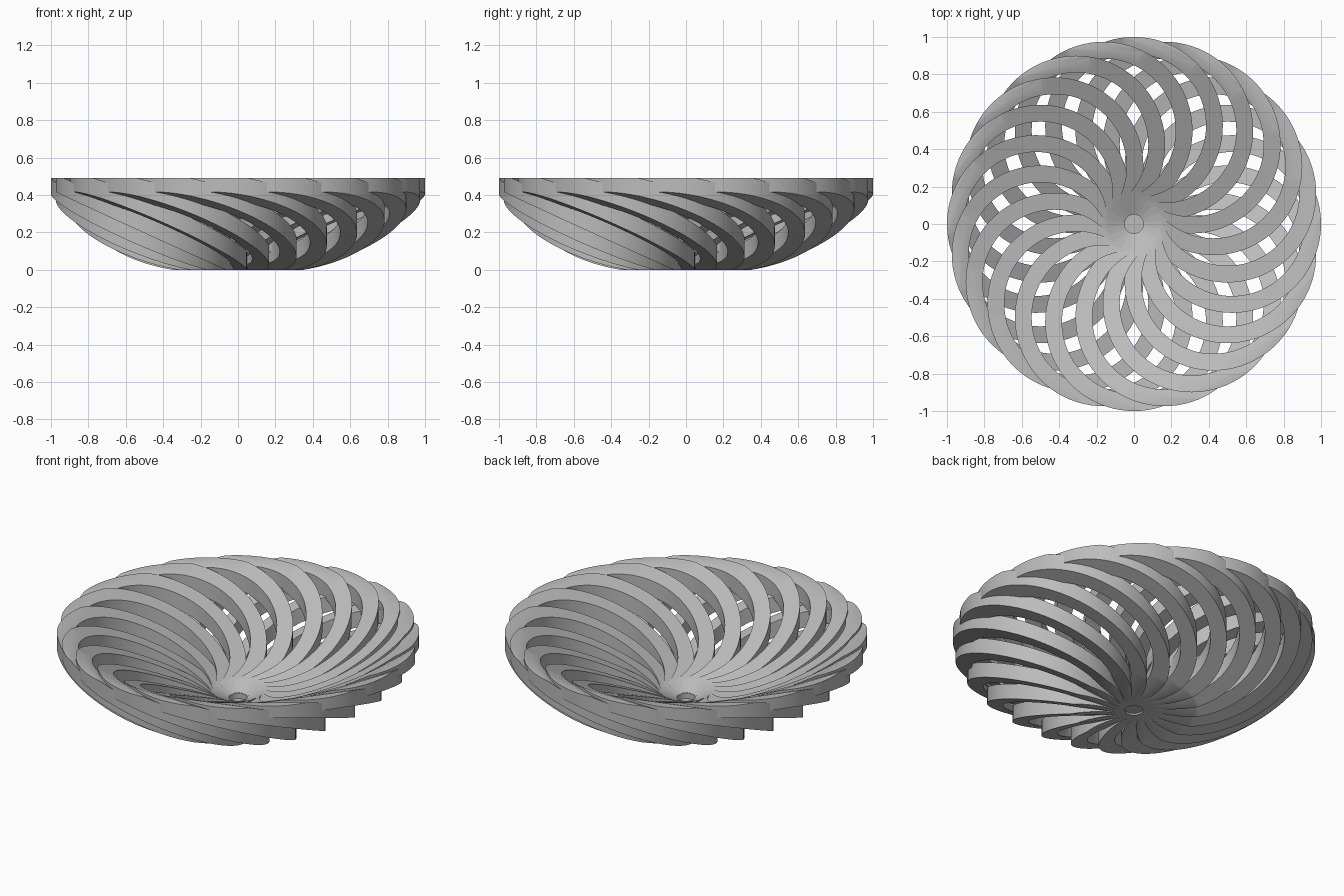
import bpy, bmesh, math

cube = bpy.data.objects.get("Cube")
if cube:
    bpy.data.objects.remove(cube, do_unlink=True)

RINGS = 20          # overlapping hoops that weave the bowl
SEGMENTS = 80
HUB = 0.05          # radius left open at the centre
WIDTH = 0.09
HEIGHT = 0.095
RISE = 0.43         # slope from centre to rim
TWIST = 0.15        # sideways lean, lifts one half inside the other
DROP = -0.025
TOP = 0.49

grey = bpy.data.materials.new("plain_grey")
grey.use_nodes = True
grey.diffuse_color = (0.5, 0.5, 0.5, 1)
grey.node_tree.nodes["Principled BSDF"].inputs["Base Color"].default_value = (0.5, 0.5, 0.5, 1)


def trim(bm, z, up):
    """Slice the hoop flat at a height and cap the cut."""
    geom = bm.verts[:] + bm.edges[:] + bm.faces[:]
    bmesh.ops.bisect_plane(bm, geom=geom, plane_co=(0, 0, z),
                           plane_no=(0, 0, up), clear_outer=True)
    border = [e for e in bm.edges if e.is_boundary]
    if border:
        bmesh.ops.holes_fill(bm, edges=border, sides=0)


def hoop_mesh():
    """Square-section hoop running from the hub to the rim, leaning sideways."""
    outer = (1 - HUB) / 2
    centre = (1 + HUB) / 2
    corners = [(outer, 0), (outer, HEIGHT), (outer - WIDTH, HEIGHT), (outer - WIDTH, 0)]
    bm = bmesh.new()
    loops = []
    for i in range(SEGMENTS):
        a = math.tau * i / SEGMENTS
        loop = []
        for r, h in corners:
            x, y = centre + r * math.cos(a), r * math.sin(a)
            loop.append(bm.verts.new((x, y, RISE * x - TWIST * y + DROP + h)))
        loops.append(loop)
    for i, loop in enumerate(loops):
        nxt = loops[(i + 1) % SEGMENTS]
        for k in range(4):
            j = (k + 1) % 4
            bm.faces.new((loop[k], nxt[k], nxt[j], loop[j]))
    trim(bm, 0, -1)
    trim(bm, TOP, 1)
    bmesh.ops.recalc_face_normals(bm, faces=bm.faces)
    mesh = bpy.data.meshes.new("woven_hoop")
    bm.to_mesh(mesh)
    bm.free()
    mesh.materials.append(grey)
    return mesh


# Hoops arrayed around the centre
mesh = hoop_mesh()
for i in range(RINGS):
    hoop = bpy.data.objects.new(f"woven_hoop_{i + 1}", mesh)
    hoop.rotation_euler.z = math.tau * i / RINGS
    bpy.context.collection.objects.link(hoop)
    if i == 0:
        bpy.ops.object.select_all(action="DESELECT")
        bpy.context.view_layer.objects.active = hoop
        hoop.select_set(True)
        bpy.ops.object.shade_smooth_by_angle(angle=math.radians(30))

# Small disc closing the centre of the floor
bpy.ops.mesh.primitive_cylinder_add(vertices=32, radius=HUB + 0.01, depth=0.05,
                                    location=(0, 0, 0.035))
hub = bpy.context.object
hub.name = "centre_disc"
hub.data.materials.append(grey)
bpy.ops.object.shade_smooth_by_angle(angle=math.radians(30))
